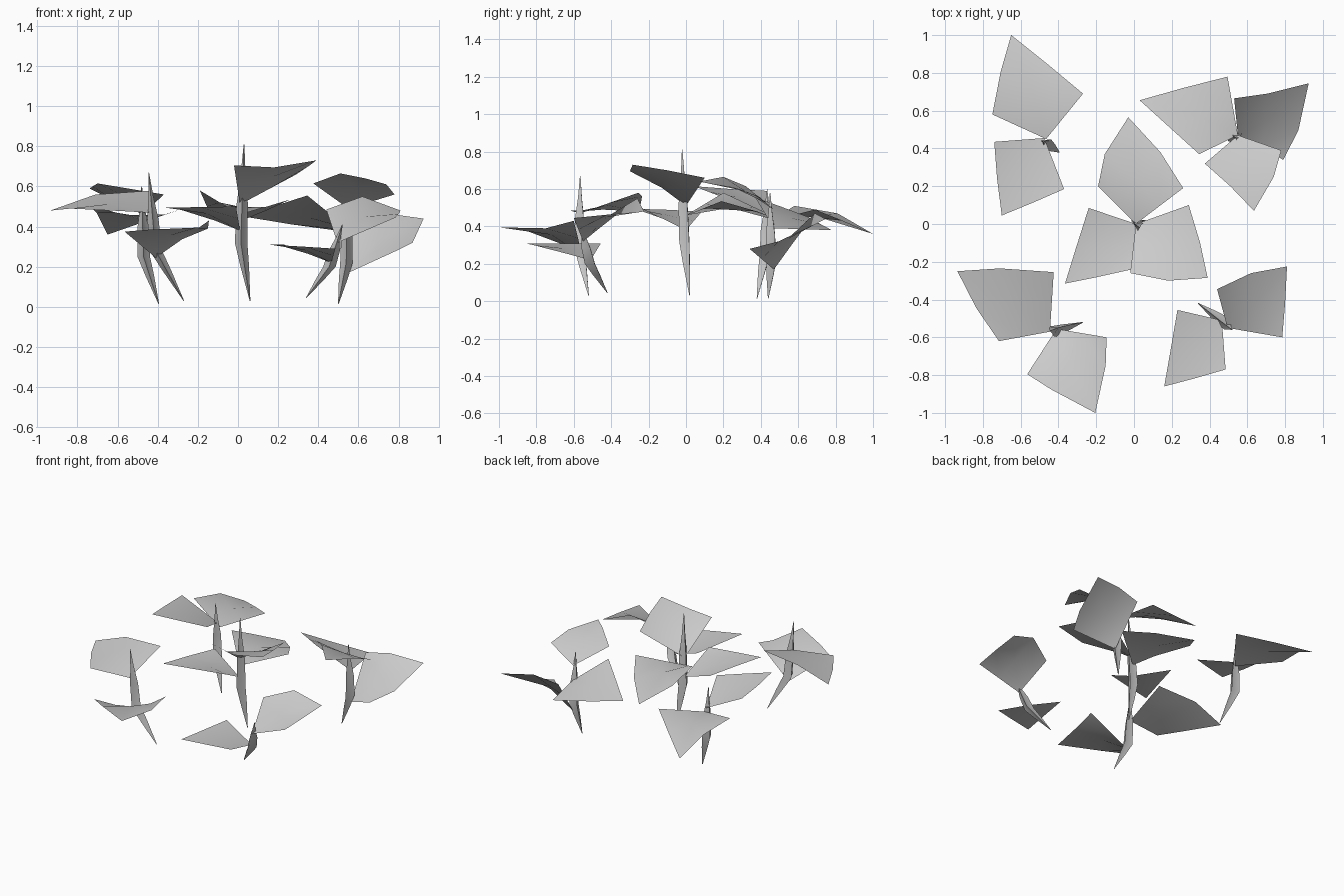
import bpy
import bmesh
import math
from mathutils import Vector

cube = bpy.data.objects.get("Cube")
if cube:
    bpy.data.objects.remove(cube, do_unlink=True)

GREY = (0.6, 0.6, 0.6, 1.0)
material = bpy.data.materials.new("leaf grey")
material.use_nodes = True
material.diffuse_color = GREY
material.node_tree.nodes["Principled BSDF"].inputs["Base Color"].default_value = GREY


def add_object(name, bm, angle):
    """Turn a bmesh into a smooth shaded, coloured object."""
    mesh = bpy.data.meshes.new(name)
    bm.to_mesh(mesh)
    bm.free()
    mesh.materials.append(material)
    obj = bpy.data.objects.new(name, mesh)
    bpy.context.collection.objects.link(obj)
    bpy.ops.object.select_all(action="DESELECT")
    obj.select_set(True)
    bpy.context.view_layer.objects.active = obj
    bpy.ops.object.shade_smooth_by_angle(angle=math.radians(angle))


def leaf(name, outline):
    """Folded two by two sheet: base, side, edge middle, tip, edge middle, side."""
    base, side_a, mid_a, tip, mid_b, side_b = [Vector(p) for p in outline]
    in_a = (base + side_a) / 2
    in_b = (base + side_b) / 2
    centre = (in_a + in_b + mid_a + mid_b) / 4
    rows = [(base, in_a, side_a), (in_b, centre, mid_a), (side_b, mid_b, tip)]
    bm = bmesh.new()
    grid = [[bm.verts.new(p) for p in row] for row in rows]
    for i in range(2):
        for j in range(2):
            bm.faces.new((grid[i][j], grid[i][j + 1], grid[i + 1][j + 1], grid[i + 1][j]))
    bm.normal_update()
    if sum(f.normal.z for f in bm.faces) < 0:
        bmesh.ops.reverse_faces(bm, faces=bm.faces[:])
    add_object(name, bm, 60)


def stem(name, foot, bend, top):
    """Slender spindle with three flutes, following a bent path."""
    foot, bend, top = Vector(foot), Vector(bend), Vector(top)
    path = [(foot, 0.002), (foot.lerp(bend, 0.6), 0.025), (bend, 0.036),
            (bend.lerp(top, 0.4), 0.032), (bend.lerp(top, 0.7), 0.014), (top, 0.002)]
    sides = 6
    bm = bmesh.new()
    rings = []
    for point, radius in path:
        ring = []
        for k in range(sides):
            a = math.tau * k / sides + 0.5
            r = radius * (0.4 if k % 2 else 1)
            ring.append(bm.verts.new(point + r * Vector((math.cos(a), math.sin(a), 0))))
        rings.append(ring)
    for low, high in zip(rings, rings[1:]):
        for k in range(sides):
            n = (k + 1) % sides
            bm.faces.new((low[k], low[n], high[n], high[k]))
    bm.faces.new(rings[0][::-1])
    bm.faces.new(rings[-1])
    add_object(name, bm, 30)


def plant(place, stalk, leaves):
    stem(place + "_stem", *stalk)
    for number, outline in enumerate(leaves, 1):
        leaf(f"{place}_leaf_{number}", outline)


# Middle plant
plant("middle", [(.06, .02, .03), (.015, 0, .32), (.03, -.02, .81)], [
    [(.01, 0, .46), (-.19, .2, .58), (-.155, .37, .5), (-.03, .565, .41), (.14, .38, .48), (.26, .19, .535)],
    [(.01, 0, .38), (-.24, .085, .48), (-.305, -.12, .49), (-.365, -.315, .495), (-.19, -.28, .497), (-.01, -.24, .5)],
    [(.01, 0, .51), (-.02, -.26, .705), (.18, -.3, .695), (.39, -.285, .73), (.35, -.1, .7), (.29, .1, .66)],
])

# Back right plant
plant("back_right", [(-.395, .38, .015), (-.47, .43, .25), (-.48, .435, .6)], [
    [(-.465, .45, .43), (-.75, .58, .51), (-.705, .81, .47), (-.65, 1, .36), (-.45, .84, .43), (-.27, .69, .49)],
    [(-.475, .455, .46), (-.74, .435, .59), (-.725, .24, .6), (-.7, .045, .615), (-.53, .115, .587), (-.37, .185, .56)],
])

# Back left plant
plant("back_left", [(.5, .44, .015), (.54, .465, .22), (.545, .45, .58)], [
    [(.55, .47, .39), (.345, .37, .555), (.19, .51, .505), (.03, .655, .45), (.26, .72, .412), (.495, .78, .38)],
    [(.55, .47, .17), (.53, .665, .44), (.705, .69, .47), (.925, .745, .44), (.87, .495, .32), (.79, .34, .28)],
    [(.55, .47, .49), (.375, .32, .615), (.51, .2, .665), (.635, .07, .64), (.74, .25, .61), (.78, .39, .56)],
])

# Front right plant
plant("front_right", [(-.27, -.52, .03), (-.41, -.56, .28), (-.445, -.565, .67)], [
    [(-.445, -.57, .47), (-.425, -.255, .58), (-.71, -.235, .56), (-.935, -.25, .48), (-.835, -.445, .49), (-.715, -.62, .485)],
    [(-.41, -.555, .245), (-.145, -.6, .43), (-.15, -.75, .39), (-.205, -1, .395), (-.44, -.875, .385), (-.565, -.795, .375)],
])

# Front left plant
plant("front_left", [(.34, -.42, .045), (.455, -.505, .2), (.52, -.56, .41)], [
    [(.465, -.51, .22), (.23, -.455, .31), (.195, -.66, .31), (.16, -.86, .31), (.33, -.815, .3), (.485, -.77, .29)],
    [(.495, -.55, .32), (.44, -.345, .485), (.62, -.26, .55), (.81, -.225, .48), (.8, -.42, .463), (.785, -.6, .445)],
])
